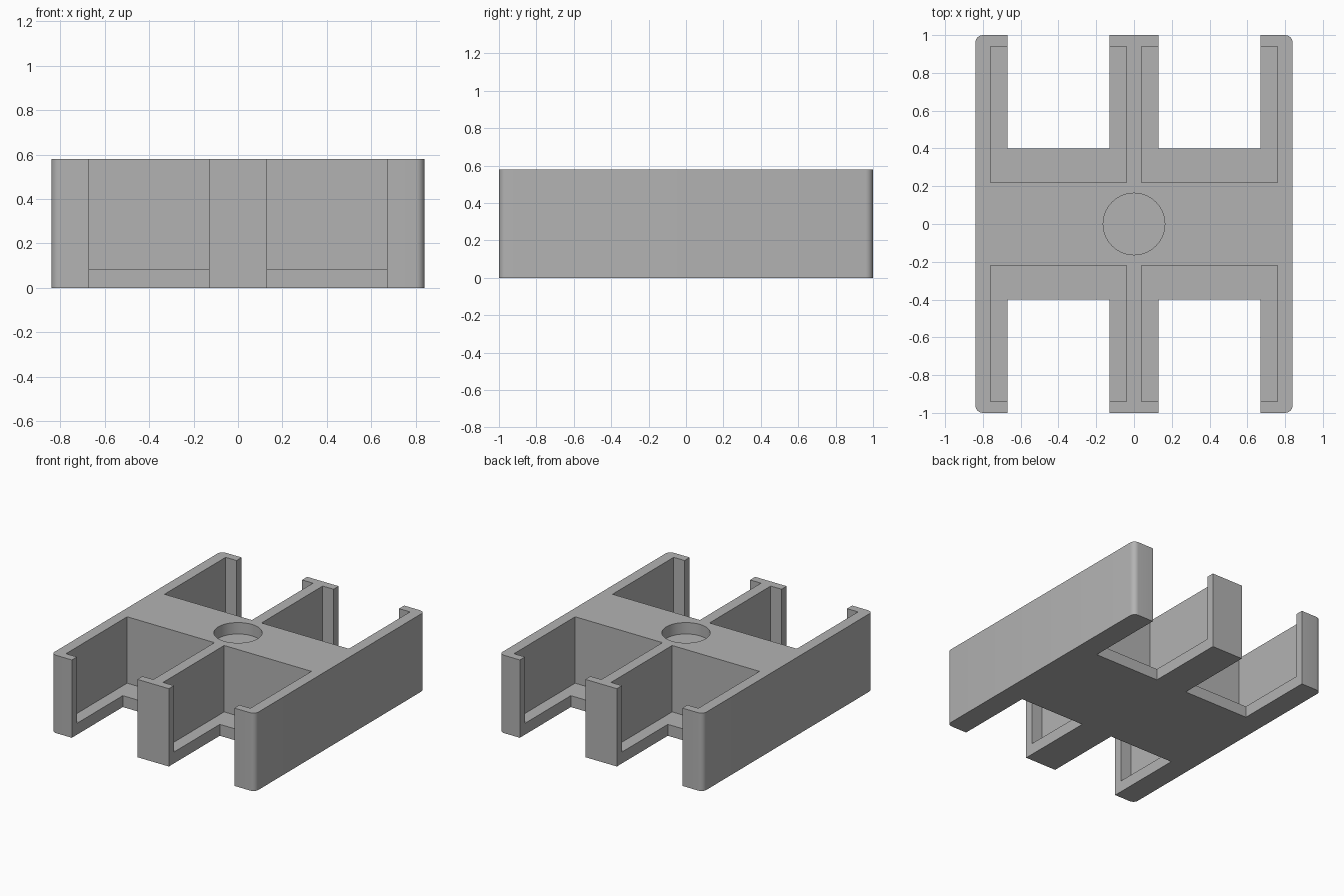
import bpy
import bmesh
import math
from mathutils import Matrix, Vector

cube = bpy.data.objects.get("Cube")
if cube:
    bpy.data.objects.remove(cube, do_unlink=True)

HALF_X, HALF_Y, HEIGHT = 0.84, 1.0, 0.58
FLOOR = 0.085

grey = bpy.data.materials.new("plain grey")
grey.use_nodes = True
colour = (0.45, 0.45, 0.45, 1)
grey.diffuse_color = colour
grey.node_tree.nodes["Principled BSDF"].inputs["Base Color"].default_value = colour


def add_object(name, bm):
    mesh = bpy.data.meshes.new(name)
    bm.to_mesh(mesh)
    bm.free()
    obj = bpy.data.objects.new(name, mesh)
    mesh.materials.append(grey)
    bpy.context.collection.objects.link(obj)
    return obj


def box(name, low, high, corner=0):
    low, high = Vector(low), Vector(high)
    bm = bmesh.new()
    bmesh.ops.create_cube(bm, size=1, matrix=Matrix.Translation((low + high) / 2)
                          @ Matrix.Diagonal((*(high - low), 1)))
    if corner:
        upright = [e for e in bm.edges
                   if abs(e.verts[0].co.z - e.verts[1].co.z) > 0.1]
        bmesh.ops.bevel(bm, geom=upright, offset=corner, segments=6,
                        profile=0.5, affect='EDGES')
    return add_object(name, bm)


# Solid block with rounded upright corners
tray = box("tray", (-HALF_X, -HALF_Y, 0), (HALF_X, HALF_Y, HEIGHT), 0.04)

# Four card pockets, each open through a slot at the end
cutters = []
for sx in (-1, 1):
    for sy in (-1, 1):
        for name, x0, x1, y0, y1, z0 in (
                ("pocket_cutter", 0.04, 0.76, 0.22, 0.94, FLOOR),
                ("slot_cutter", 0.13, 0.67, 0.40, 1.2, -0.2)):
            xs, ys = sorted((sx * x0, sx * x1)), sorted((sy * y0, sy * y1))
            cutters.append(box(name, (xs[0], ys[0], z0), (xs[1], ys[1], 0.8)))

# Shallow round recess in the middle
bm = bmesh.new()
bmesh.ops.create_cone(bm, cap_ends=True, segments=64, radius1=0.163,
                      radius2=0.163, depth=0.4,
                      matrix=Matrix.Translation((0, 0, HEIGHT - FLOOR + 0.2)))
cutters.append(add_object("recess_cutter", bm))

# Cut everything and keep only the finished tray
for cutter in cutters:
    cutter.hide_render = True
    cut = tray.modifiers.new("cut", 'BOOLEAN')
    cut.operation = 'DIFFERENCE'
    cut.solver = 'EXACT'
    cut.object = cutter

bpy.context.view_layer.objects.active = tray
tray.select_set(True)
for cut in list(tray.modifiers):
    bpy.ops.object.modifier_apply(modifier=cut.name)
for cutter in cutters:
    bpy.data.objects.remove(cutter, do_unlink=True)

bpy.ops.object.shade_smooth_by_angle(angle=math.radians(30))
